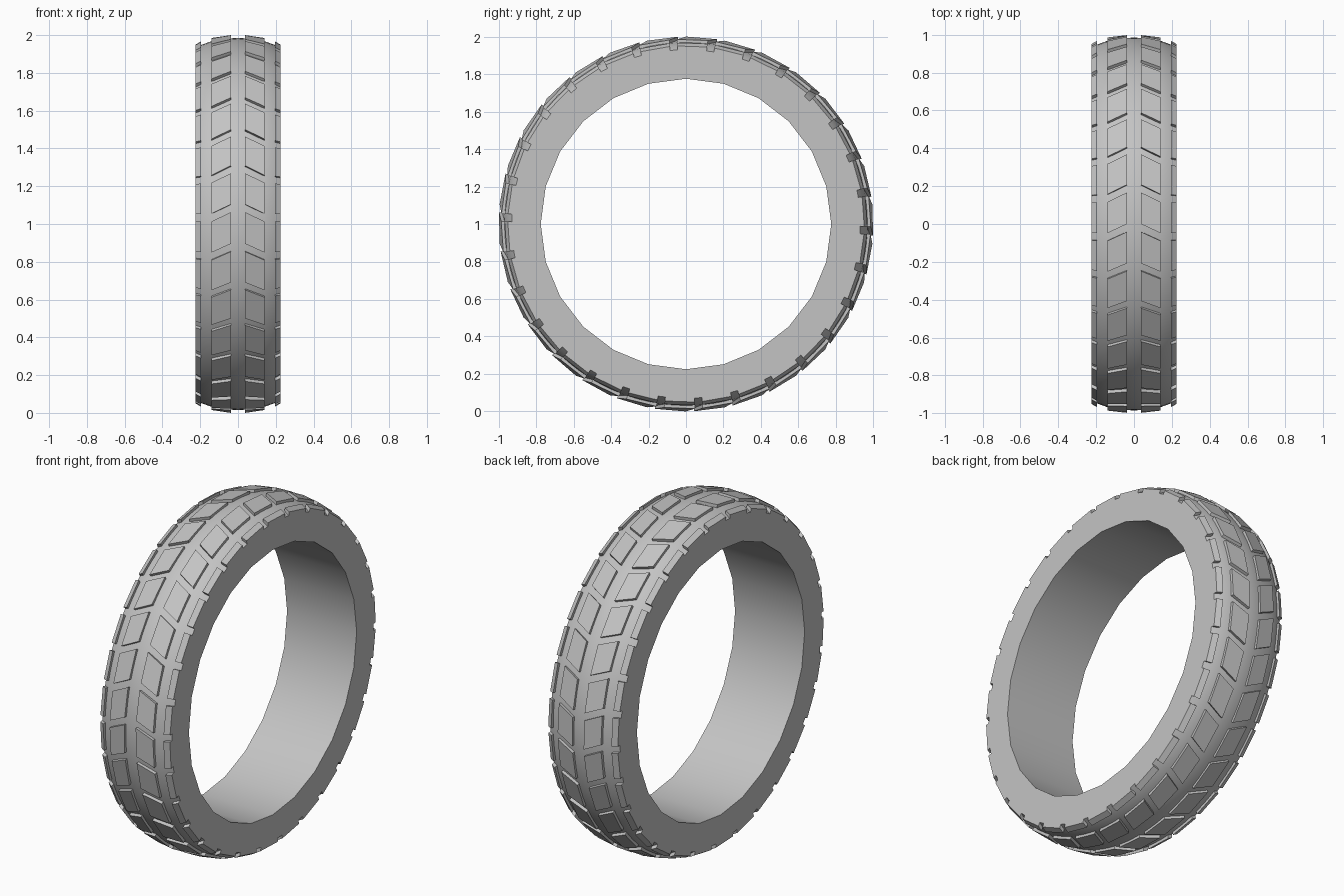
import bpy, bmesh
from math import sin, cos, pi, radians

cube = bpy.data.objects.get("Cube")
if cube:
    bpy.data.objects.remove(cube, do_unlink=True)

rubber = bpy.data.materials.new("grey rubber")
rubber.use_nodes = True
GREY = (0.55, 0.55, 0.55, 1)
rubber.diffuse_color = GREY
for node in rubber.node_tree.nodes:
    if node.type == 'BSDF_PRINCIPLED':
        node.inputs["Base Color"].default_value = GREY

HALF_W = 0.225
BORE_SIDES, FINE = 24, 5
PITCH, GAP, PHASE = 12, 2.4, -4
COUNT = 360 // PITCH


def polar(x, angle, r):
    """Point on the wheel: angle runs from the top towards the back."""
    return (x, r * sin(angle), 1 + r * cos(angle))


def finish(name, bm):
    bmesh.ops.recalc_face_normals(bm, faces=bm.faces)
    mesh = bpy.data.meshes.new(name)
    bm.to_mesh(mesh)
    bm.free()
    mesh.materials.append(rubber)
    obj = bpy.data.objects.new(name, mesh)
    bpy.context.collection.objects.link(obj)
    return obj


def ring(bm, x, r, sides):
    return [bm.verts.new(polar(x, 2 * pi * i / sides, r)) for i in range(sides)]


def bridge(bm, a, b):
    n = len(a)
    for i in range(n):
        j = (i + 1) % n
        bm.faces.new((a[i], a[j], b[j], b[i]))


# Carcass: rounded crown, flat side walls and a coarser bore
half = [(0.037, 0.983), (0.14, 0.968), (0.195, 0.948), (HALF_W, 0.93)]
profile = [(-x, r) for x, r in reversed(half)] + [(0, 0.985)] + half
bm = bmesh.new()
crown = [ring(bm, x, r, BORE_SIDES * FINE) for x, r in profile]
bore = [ring(bm, x, 0.775, BORE_SIDES) for x in (-HALF_W, HALF_W)]
for a, b in zip(crown, crown[1:]):
    bridge(bm, a, b)
bridge(bm, *bore)
for outer, inner in ((crown[0], bore[0]), (crown[-1], bore[1])):
    for i in range(BORE_SIDES):
        arc = [outer[(i * FINE + k) % len(outer)] for k in range(FINE + 1)]
        bm.faces.new(arc + [inner[(i + 1) % BORE_SIDES], inner[i]])
carcass = finish("tyre_carcass", bm)
bpy.ops.object.select_all(action='DESELECT')
carcass.select_set(True)
bpy.context.view_layer.objects.active = carcass
bpy.ops.object.shade_smooth_by_angle(angle=radians(35))


# Tread: each block has two edges given as (x, angle shift, base r, top r)
def tread(name, side, edges):
    bm = bmesh.new()
    for k in range(COUNT):
        loops = []
        for along in (GAP / 2, PITCH - GAP / 2):
            (x0, s0, b0, t0), (x1, s1, b1, t1) = edges
            start = PHASE + k * PITCH + along
            a0, a1 = radians(start + s0), radians(start + s1)
            corners = ((x0, a0, b0), (x0, a0, t0), (x1, a1, t1), (x1, a1, b1))
            loops.append([bm.verts.new(polar(side * x, a, r)) for x, a, r in corners])
        bridge(bm, *loops)
        bm.faces.new(loops[0])
        bm.faces.new(loops[1][::-1])
    finish(name, bm)


for side, label in ((1, "left"), (-1, "right")):
    tread(label + "_chevron_blocks", side,
          ((0.037, 2.8, 0.965, 1.0), (0.14, 0, 0.95, 0.986)))
    tread(label + "_shoulder_blocks", side,
          ((0.195, 0, 0.93, 0.968), (HALF_W, 0, 0.93, 0.951)))
